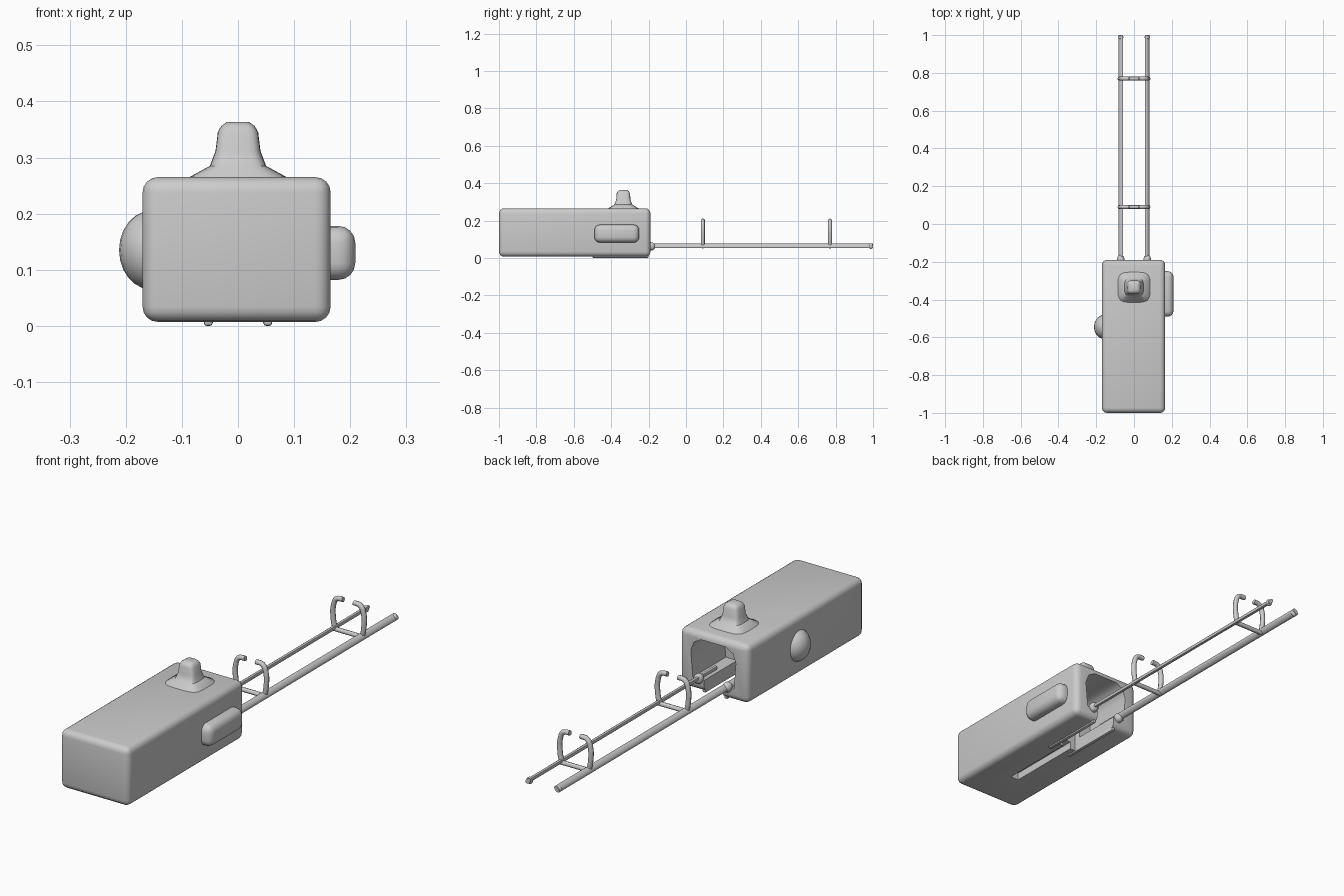
import bpy, bmesh, math
from mathutils import Matrix, Vector

if "Cube" in bpy.data.objects:
    bpy.data.objects.remove(bpy.data.objects["Cube"])


def finish(name, bm, angle=40):
    bmesh.ops.recalc_face_normals(bm, faces=bm.faces)
    me = bpy.data.meshes.new(name)
    bm.to_mesh(me)
    bm.free()
    ob = bpy.data.objects.new(name, me)
    bpy.context.collection.objects.link(ob)
    smooth(ob, angle)
    return ob


def smooth(ob, angle=40):
    bpy.ops.object.select_all(action='DESELECT')
    ob.select_set(True)
    bpy.context.view_layer.objects.active = ob
    bpy.ops.object.shade_smooth_by_angle(angle=math.radians(angle))


def box(name, lo, hi, r=0.0, seg=4):
    lo, hi = Vector(lo), Vector(hi)
    bm = bmesh.new()
    bmesh.ops.create_cube(bm, size=1)
    for v in bm.verts:
        v.co = (lo + hi) / 2 + v.co * (hi - lo)
    if r:
        bmesh.ops.bevel(bm, geom=bm.edges[:], offset=r, segments=seg, profile=0.5, affect='EDGES')
    return finish(name, bm)


def loft(name, rings):
    bm = bmesh.new()
    loops = [[bm.verts.new(p) for p in ring] for ring in rings]
    n = len(loops[0])
    for a, b in zip(loops, loops[1:]):
        for i in range(n):
            bm.faces.new((a[i], a[(i + 1) % n], b[(i + 1) % n], b[i]))
    bm.faces.new(loops[0])
    bm.faces.new(loops[-1])
    return finish(name, bm)


def blob(name, loc, scale):
    bm = bmesh.new()
    bmesh.ops.create_uvsphere(bm, u_segments=20, v_segments=12, radius=1,
                              matrix=Matrix.Translation(loc) @ Matrix.Diagonal((*scale, 1)))
    return finish(name, bm)


def tube(name, pts, r):
    cu = bpy.data.curves.new(name, 'CURVE')
    cu.dimensions = '3D'
    cu.bevel_depth = r
    cu.bevel_resolution = 2
    cu.resolution_u = 6
    cu.use_fill_caps = True
    sp = cu.splines.new('BEZIER')
    sp.bezier_points.add(len(pts) - 1)
    for bp, p in zip(sp.bezier_points, pts):
        bp.co = p
        bp.handle_left_type = bp.handle_right_type = 'AUTO'
    ob = bpy.data.objects.new(name, cu)
    bpy.context.collection.objects.link(ob)
    return ob


# Rounded body block
body = box("body", (-0.17, -1, 0.007), (0.165, -0.19, 0.265), 0.027)

# Open rear cavity, underside channel and narrow slot
arch = [(-0.1, 0.06), (-0.11, 0.175), (-0.095, 0.215), (-0.06, 0.235),
        (0.06, 0.235), (0.095, 0.215), (0.11, 0.175), (0.1, 0.06)]
cutters = [
    loft("cavity_cutter", [[(x, y, z) for x, z in arch] for y in (-0.42, -0.1)]),
    box("channel_cutter", (-0.045, -0.45, -0.05), (0.045, -0.1, 0.1)),
    box("slot_cutter", (-0.02, -0.8, -0.05), (0.02, -0.4, 0.04)),
]
bpy.context.view_layer.objects.active = body
for c in cutters:
    c.hide_render = True
    m = body.modifiers.new(c.name, 'BOOLEAN')
    m.operation = 'DIFFERENCE'
    m.solver = 'EXACT'
    m.object = c
    bpy.ops.object.modifier_apply(modifier=m.name)
for c in cutters:
    bpy.data.objects.remove(c)
smooth(body)

# Top knob with flared foot: (height, half width x, half depth y)
rings = []
for z, hx, hy in [(0.255, 0.09, 0.085), (0.266, 0.085, 0.08), (0.285, 0.05, 0.048), (0.312, 0.04, 0.038),
                  (0.345, 0.036, 0.036), (0.356, 0.03, 0.03), (0.363, 0.02, 0.02)]:
    ring = []
    for i in range(24):
        a = math.tau * i / 24
        c, s = math.cos(a), math.sin(a)
        ring.append((hx * math.copysign(abs(c) ** 0.5, c), -0.335 + hy * math.copysign(abs(s) ** 0.5, s), z))
    rings.append(ring)
loft("top_knob", rings)

# Side controls
box("side_pad", (0.12, -0.49, 0.082), (0.209, -0.25, 0.178), 0.03)
blob("side_button", (-0.155, -0.545, 0.135), (0.057, 0.065, 0.07))

# Mirrored rails, rail roots, underside lips and cradle hooks
for s, side in ((1, "right"), (-1, "left")):
    section = []
    for i in range(12):
        a = math.tau * i / 12
        u, v = 0.0155 * math.cos(a), 0.009 * math.sin(a)
        section.append((s * (0.07 + (v - u) * 0.7071), 0.065 + (u + v) * 0.7071))
    loft(f"rail_{side}", [[(x, y, z) for x, z in section] for y in (-0.3, 1.0)])
    blob(f"rail_root_{side}", (s * 0.07, -0.188, 0.062), (0.02, 0.025, 0.022))
    blob(f"rail_tip_{side}", (s * 0.07, 0.988, 0.063), (0.014, 0.012, 0.015))
    box(f"underside_lip_{side}", (s * 0.053 - 0.008, -0.5, 0), (s * 0.053 + 0.008, -0.2, 0.02), 0.005, 2)
    for n, y in enumerate((0.09, 0.77)):
        tube(f"hook_{side}_{n}", [(s * 0.066, y, 0.06), (s * 0.074, y, 0.1), (s * 0.073, y, 0.165),
                                  (s * 0.058, y, 0.195), (s * 0.026, y, 0.2)], 0.011)

# Cross bars between the rails
for n, y in enumerate((0.09, 0.77)):
    tube(f"cross_bar_{n}", [(-0.07, y, 0.06), (0.07, y, 0.06)], 0.01)
